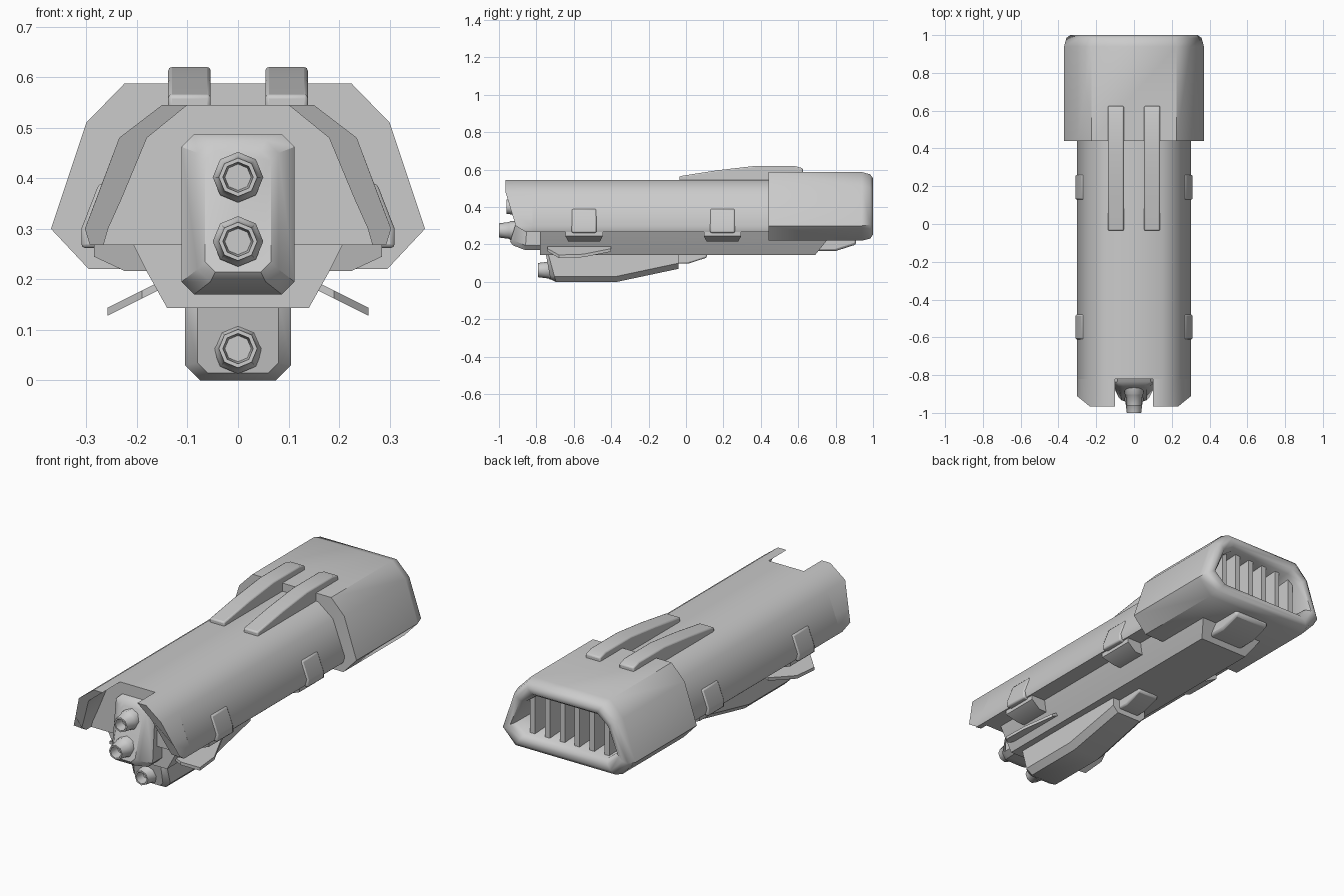
import bpy, bmesh
from math import cos, sin, pi, radians

if "Cube" in bpy.data.objects:
    bpy.data.objects.remove(bpy.data.objects["Cube"])


def finish(name, bm, mirror=False, bevel=0.0, angle=40):
    bmesh.ops.recalc_face_normals(bm, faces=bm.faces)
    me = bpy.data.meshes.new(name)
    bm.to_mesh(me)
    bm.free()
    ob = bpy.data.objects.new(name, me)
    bpy.context.collection.objects.link(ob)
    if bevel:
        m = ob.modifiers.new("bevel", "BEVEL")
        m.width, m.segments, m.limit_method = bevel, 2, "ANGLE"
        m.angle_limit = radians(25)
    if mirror:
        ob.modifiers.new("mirror", "MIRROR")
    bpy.ops.object.select_all(action="DESELECT")
    ob.select_set(True)
    bpy.context.view_layer.objects.active = ob
    bpy.ops.object.shade_smooth_by_angle(angle=radians(angle))
    return ob


def loft(name, rings, **kw):
    """Skin a list of equal-length 3D rings and cap both ends."""
    bm = bmesh.new()
    vs = [[bm.verts.new(p) for p in r] for r in rings]
    n = len(rings[0])
    for a, b in zip(vs, vs[1:]):
        for i in range(n):
            j = (i + 1) % n
            bm.faces.new((a[i], a[j], b[j], b[i]))
    bm.faces.new(vs[0])
    bm.faces.new(vs[-1])
    return finish(name, bm, **kw)


def along_y(name, prof, y0, y1, **kw):
    return loft(name, [[(x, y, z) for x, z in prof] for y in (y0, y1)], **kw)


def along_x(name, prof, x0, x1, **kw):
    return loft(name, [[(x, y, z) for y, z in prof] for x in (x0, x1)], **kw)


def sym(half):
    """Complete a right-hand half profile (top to bottom) to a closed outline."""
    return half + [(-x, z) for x, z in reversed(half)]


def housing(name, sections):
    """Chamfered-box loft; each section is y, half width, z0, z1, chamfer, top lean."""
    rings = []
    for y, w, z0, z1, c, lean in sections:
        pts = sym([(w - c, z1), (w, z1 - c), (w, z0 + c), (w - c, z0)])
        rings.append([(x, y + lean * (z - z0) / (z1 - z0), z) for x, z in pts])
    return loft(name, rings, angle=35)


def barrel(name, tip, back, z):
    prof = [(back, .05), (tip + .06, .05), (tip + .055, .045), (tip, .038),
            (tip, .03), (tip + .05, .026)]
    loft(name, [[(r * cos(k * pi / 4), y, z + r * sin(k * pi / 4)) for k in range(8)]
                for y, r in prof], angle=50)


# Upper shell
shell = sym([(.15, .545), (.235, .48), (.303, .3), (.293, .268)])
along_y("upper_shell", shell, -.82, .5)

# Hollow front hood: two side cheeks with swept-back lower edges
def hood_front(z):
    if z > .47:
        return -.965
    return -.91 - .055 * (z - .3) / .18 if z >= .3 else -.86 - .05 * (z - .268) / .032

cheek = [(.1, .545), (.15, .545), (.235, .48), (.28, .36), (.303, .3), (.293, .268),
         (.266, .268), (.257, .3), (.23, .36), (.18, .48)]
loft("front_hood_cheek", [[(x, hood_front(z), z) for x, z in cheek],
                          [(x, -.81, z) for x, z in cheek]], mirror=True)

# Lower hull
hull = sym([(.21, .275), (.183, .22), (.14, .143)])
loft("lower_hull", [[(x, -.78, z) for x, z in hull],
                    [(x, .69 + .08 * (z - .143) / .1, z) for x, z in hull]])

# Rear block with rounded lip and recessed vent
rear = sym([(.225, .587), (.3, .51), (.37, .3), (.295, .22)])
rings = []
for y, d in [(.44, 0), (.94, 0), (.985, .012), (1.0, .033), (.995, .06), (.97, .078), (.86, .085)]:
    rings.append([(x * (1 - d / .37), y, .4035 + (z - .4035) * (1 - d / .1835)) for x, z in rear])
loft("rear_block", rings, angle=45)

# Vent slats
for i in range(6):
    x = (i - 2.5) * .085
    along_y(f"vent_slat_{i + 1}", [(x - .014, .29), (x + .014, .29), (x + .014, .51), (x - .014, .51)],
            .85, .95)

# Front gun housing and its barrels
housing("front_gun_housing", [(-.94, .065, .215, .455, .02, .075), (-.925, .08, .195, .475, .025, .07),
                              (-.86, .112, .17, .487, .025, .025), (-.7, .112, .17, .487, .025, 0)])
barrel("upper_barrel", -.96, -.84, .402)
barrel("middle_barrel", -1.0, -.87, .275)

# Under-slung gun pod and barrel
housing("lower_gun_pod", [(-.725, .08, .015, .18, .02, -.03), (-.695, .105, 0, .18, .03, -.05),
                          (-.37, .105, 0, .18, .03, 0), (-.04, .1, .07, .18, .03, 0)])
barrel("lower_barrel", -.79, -.7, .063)

# Small keel pieces behind the pod and under the rear block
along_x("pod_tail", [(-.06, .097), (.01, .097), (.112, .13), (.112, .16), (-.06, .16)],
        -.06, .06, bevel=.008)
along_x("rear_keel", [(.66, .165), (.8, .165), (.91, .2), (.91, .235), (.66, .235)],
        -.1, .1, bevel=.012)

# Angled side fins
fin = []
for dz in (.008, -.008):
    fin.append([(.13, -.74, .2 + dz), (.19, -.74, .17 + dz), (.258, -.68, .136 + dz),
                (.25, -.55, .14 + dz), (.19, -.4, .17 + dz), (.13, -.4, .2 + dz)])
loft("side_fin", fin, mirror=True)

# Side clips with feet below the shell
for tag, y in (("front", -.545), ("rear", .195)):
    along_y(f"{tag}_side_clip", [(.23, .39), (.275, .39), (.31, .3), (.31, .262), (.23, .262)],
            y - .066, y + .066, mirror=True, bevel=.008)
    loft(f"{tag}_clip_foot",
         [[(x, y + s * (.1 if z > .23 else .085), z) for x, z in
           [(.13, .217), (.225, .217), (.285, .245), (.285, .272), (.13, .272)]] for s in (-1, 1)],
         mirror=True)

# Top rails
along_x("top_rail", [(-.035, .53), (-.035, .565), (.17, .597), (.37, .62), (.58, .62),
                     (.625, .607), (.625, .57), (.5, .53)], .054, .138, mirror=True, bevel=.007)
